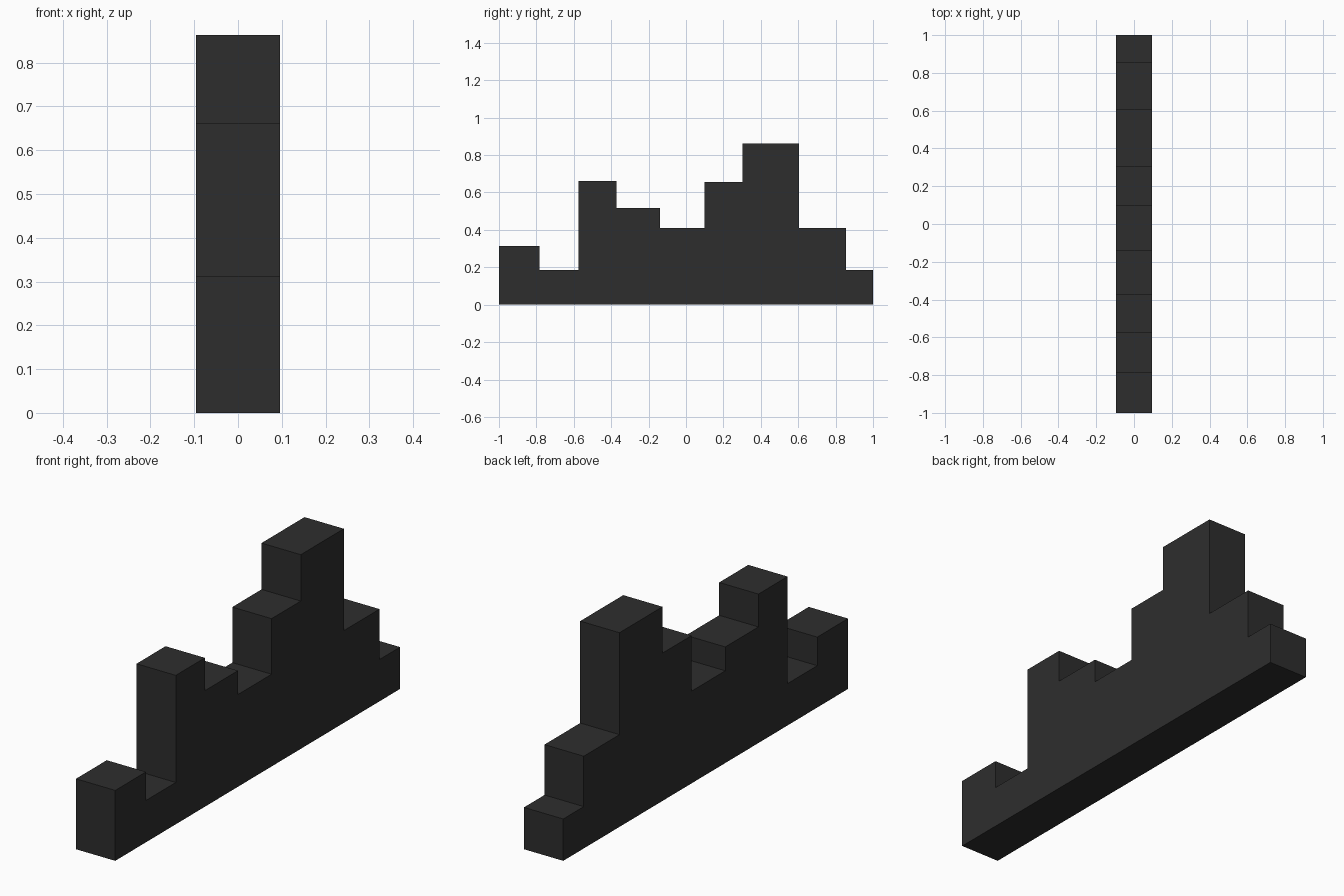
import bpy, bmesh

if "Cube" in bpy.data.objects:
    bpy.data.objects.remove(bpy.data.objects["Cube"])

HALF_DEPTH = 0.0965
# (end y, roof height) of each block, starting at y = -1
BLOCKS = [(-0.784, 0.313), (-0.575, 0.186), (-0.371, 0.662), (-0.138, 0.516),
          (0.098, 0.410), (0.303, 0.657), (0.605, 0.863), (0.856, 0.410), (1.0, 0.186)]

charcoal = bpy.data.materials.new("charcoal")
charcoal.diffuse_color = (0.027, 0.027, 0.027, 1)
charcoal.use_nodes = True
charcoal.node_tree.nodes["Principled BSDF"].inputs["Base Color"].default_value = charcoal.diffuse_color

# Stepped skyline outline in the y-z plane
outline = [(-1.0, 0.0)]
start = -1.0
for end, height in BLOCKS:
    outline += [(start, height), (end, height)]
    start = end
outline.append((1.0, 0.0))

# Extrude the outline across x
bm = bmesh.new()
side = bm.faces.new([bm.verts.new((-HALF_DEPTH, y, z)) for y, z in outline])
extruded = bmesh.ops.extrude_face_region(bm, geom=[side], use_keep_orig=True)
for v in extruded["geom"]:
    if isinstance(v, bmesh.types.BMVert):
        v.co.x = HALF_DEPTH
bmesh.ops.recalc_face_normals(bm, faces=bm.faces)

mesh = bpy.data.meshes.new("skyline_blocks")
bm.to_mesh(mesh)
bm.free()
mesh.materials.append(charcoal)
bpy.context.collection.objects.link(bpy.data.objects.new("skyline_blocks", mesh))
